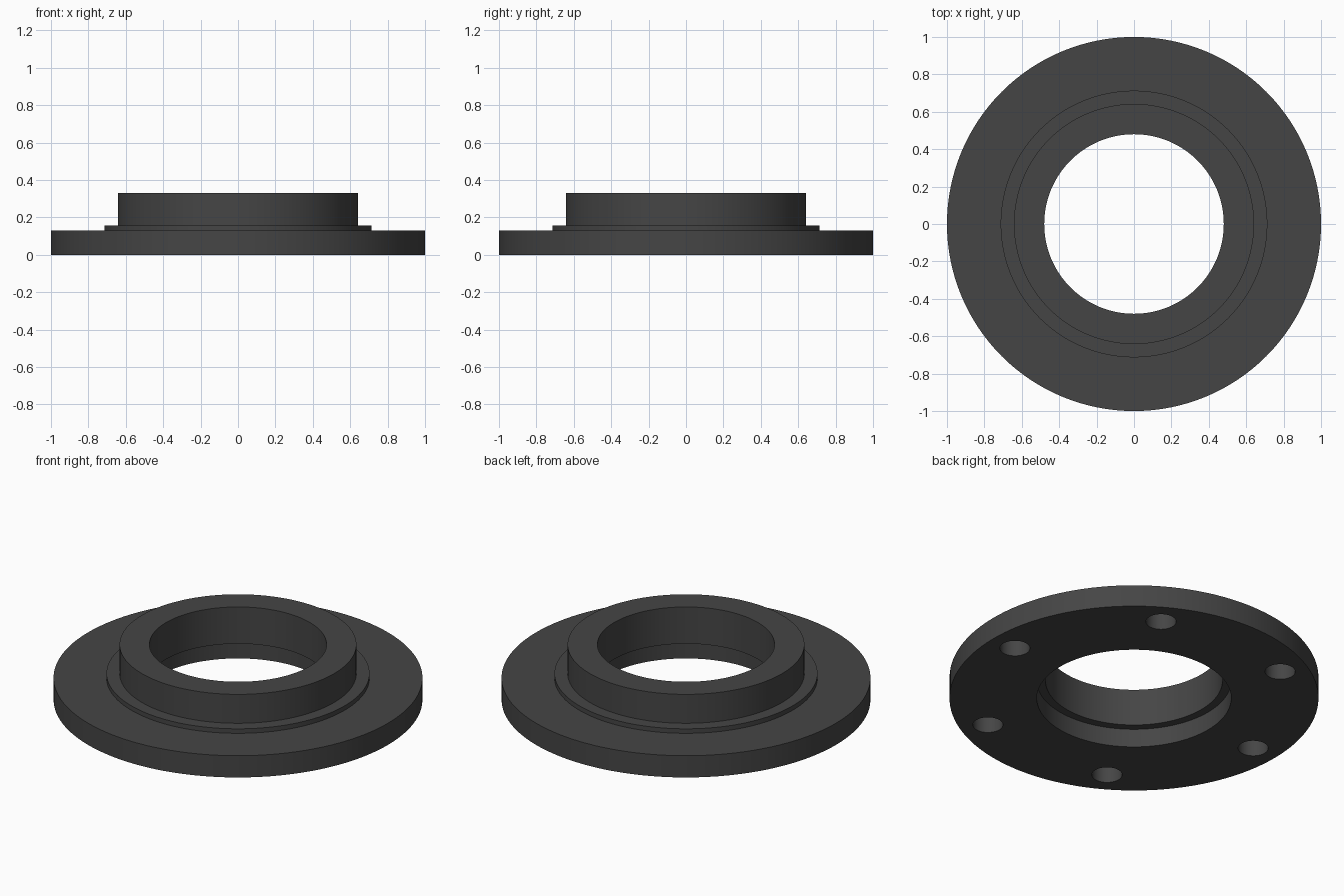
import bpy, bmesh, math
from mathutils import Matrix

if "Cube" in bpy.data.objects:
    bpy.data.objects.remove(bpy.data.objects["Cube"])

SEGMENTS = 128
steel = bpy.data.materials.new("dark_grey")
steel.diffuse_color = (0.06, 0.06, 0.06, 1)
steel.use_nodes = True
steel.node_tree.nodes["Principled BSDF"].inputs["Base Color"].default_value = steel.diffuse_color


def add_object(name, bm):
    bmesh.ops.recalc_face_normals(bm, faces=bm.faces)
    mesh = bpy.data.meshes.new(name)
    bm.to_mesh(mesh)
    bm.free()
    mesh.materials.append(steel)
    obj = bpy.data.objects.new(name, mesh)
    bpy.context.collection.objects.link(obj)
    return obj


# Flange body: stepped (radius, height) section turned round z
section = [(0.527, 0), (1, 0), (1, 0.13), (0.713, 0.13), (0.713, 0.157),
           (0.642, 0.157), (0.642, 0.33), (0.48, 0.33), (0.48, 0.11), (0.527, 0.11)]
bm = bmesh.new()
rings = []
for r, z in section:
    rings.append([bm.verts.new((r * math.cos(a), r * math.sin(a), z))
                  for a in (math.tau * i / SEGMENTS for i in range(SEGMENTS))])
for k, ring in enumerate(rings):
    upper = rings[(k + 1) % len(rings)]
    for i in range(SEGMENTS):
        j = (i + 1) % SEGMENTS
        bm.faces.new((ring[i], ring[j], upper[j], upper[i]))
flange = add_object("flange", bm)

# Six blind bolt holes in the underside
HOLE_DEPTH = 0.11
bm = bmesh.new()
for i in range(6):
    a = math.tau * i / 6
    place = Matrix.Translation((0.843 * math.cos(a), 0.843 * math.sin(a), HOLE_DEPTH - 0.1))
    bmesh.ops.create_cone(bm, cap_ends=True, segments=48, radius1=0.082,
                          radius2=0.082, depth=0.2, matrix=place)
cutter = add_object("bolt_hole_cutter", bm)
cutter.hide_render = True

cut = flange.modifiers.new("bolt_holes", 'BOOLEAN')
cut.operation = 'DIFFERENCE'
cut.solver = 'EXACT'
cut.object = cutter
bpy.context.view_layer.objects.active = flange
flange.select_set(True)
bpy.ops.object.modifier_apply(modifier=cut.name)
bpy.data.objects.remove(cutter)

# Smooth walls, sharp rims
bpy.ops.object.shade_smooth_by_angle(angle=math.radians(30))
